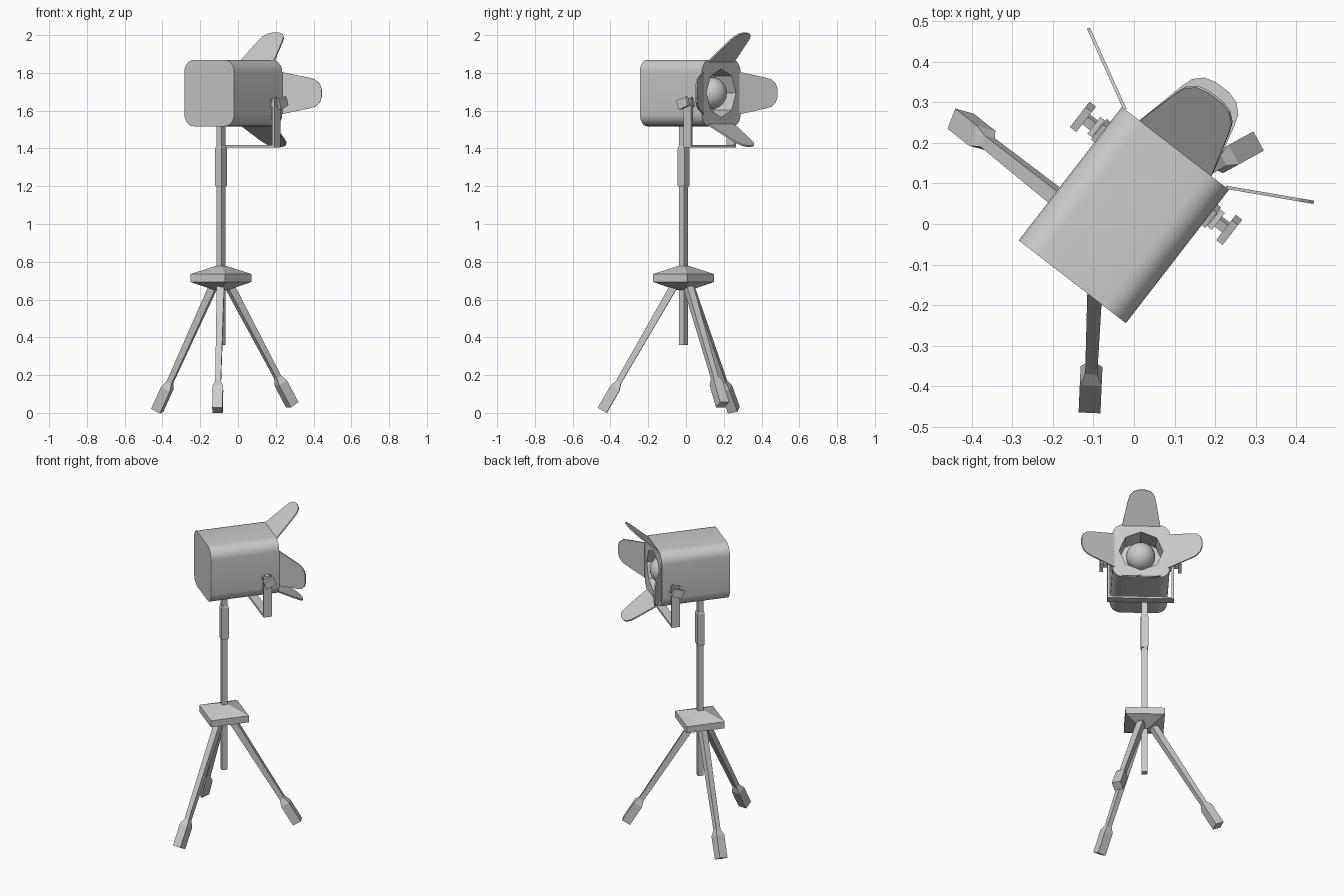
import bpy, bmesh, math
from mathutils import Matrix, Vector

if "Cube" in bpy.data.objects:
    bpy.data.objects.remove(bpy.data.objects["Cube"])

TURN = Matrix.Rotation(math.radians(-37.7), 4, 'Z')
HEAD = Matrix.Translation((-0.025, 0.022, 1.693)) @ TURN    # local y = beam direction
STAND = Matrix.Translation((-0.09, -0.013, 0)) @ TURN
FRONT = 0.208


def finish(name, bm, matrix, smooth=False):
    bmesh.ops.transform(bm, matrix=matrix, verts=bm.verts)
    bmesh.ops.recalc_face_normals(bm, faces=bm.faces)
    me = bpy.data.meshes.new(name)
    bm.to_mesh(me)
    bm.free()
    ob = bpy.data.objects.new(name, me)
    bpy.context.collection.objects.link(ob)
    if smooth:
        bpy.ops.object.select_all(action='DESELECT')
        ob.select_set(True)
        bpy.context.view_layer.objects.active = ob
        bpy.ops.object.shade_smooth_by_angle(angle=math.radians(35))
    return ob


def loft(name, rings, matrix, smooth=False):
    """Skin a list of equal-length point rings and cap both ends."""
    bm = bmesh.new()
    rows = [[bm.verts.new(p) for p in ring] for ring in rings]
    n = len(rows[0])
    for a, b in zip(rows, rows[1:]):
        for i in range(n):
            bm.faces.new((a[i], a[(i + 1) % n], b[(i + 1) % n], b[i]))
    bm.faces.new(rows[0])
    bm.faces.new(rows[-1])
    return finish(name, bm, matrix, smooth)


def square_stack(name, levels, matrix):
    return loft(name, [[(-h, -h, z), (h, -h, z), (h, h, z), (-h, h, z)] for z, h in levels], matrix)


def box(name, size, matrix):
    bm = bmesh.new()
    bmesh.ops.create_cube(bm, size=1)
    bmesh.ops.scale(bm, vec=size, verts=bm.verts)
    return finish(name, bm, matrix)


def at(x, y, z):
    return HEAD @ Matrix.Translation((x, y, z))


# Stand: pole, collar and hub plate
square_stack("pole", [(0.36, 0.017), (1.53, 0.017)], STAND)
square_stack("collar", [(1.195, 0.018), (1.205, 0.022), (1.4, 0.022), (1.412, 0.018)], STAND)
square_stack("hub_plate", [(0.65, 0.025), (0.693, 0.115), (0.735, 0.115), (0.778, 0.02)], STAND)

# Tripod legs with thick feet
hub = Vector((-0.09, -0.013, 0))
for name, angle, z, roll in (("left_leg", 141.7, 0.014, 20), ("front_leg", 267.5, 0.014, 0),
                             ("right_leg", 28.7, 0.043, 0)):
    out = Vector((math.cos(math.radians(angle)), math.sin(math.radians(angle)), 0))
    foot = hub + out * 0.43 + Vector((0, 0, z))
    top = hub + out * 0.04 + Vector((0, 0, 0.69))
    axis = (top - foot).normalized()
    side = Vector((0, 0, 1)).cross(out)
    m = Matrix((side, axis.cross(side), axis)).transposed().to_4x4()
    m = Matrix.Translation(foot) @ m @ Matrix.Rotation(math.radians(roll), 4, 'Z')
    square_stack(name, [(0, 0.027), (0.135, 0.027), (0.17, 0.015), ((top - foot).length, 0.02)], m)

# Lamp housing: rounded box with an octagonal opening
W, H, R = 0.167, 0.176, 0.065
outline = []
for k, (sx, sz) in enumerate(((1, 1), (-1, 1), (-1, -1), (1, -1))):
    for i in range(7):
        a = math.radians(90 * k + 15 * i)
        outline.append((sx * (W - R) + R * math.cos(a), sz * (H - R) + R * math.sin(a)))
housing = loft("lamp_housing", [[(x, y, z) for x, z in outline] for y in (-FRONT, FRONT)], HEAD, True)
octagon = [(0.128 * math.sin(i * math.pi / 4), 0.128 * math.cos(i * math.pi / 4)) for i in range(8)]
cutter = loft("opening_cutter", [[(x, y, z) for x, z in octagon] for y in (0.09, 0.3)], HEAD)
cutter.hide_render = True
cutter.hide_viewport = True
cut = housing.modifiers.new("opening", 'BOOLEAN')
cut.operation = 'DIFFERENCE'
cut.object = cutter
cut.solver = 'EXACT'

# Bulb
bm = bmesh.new()
bmesh.ops.create_uvsphere(bm, u_segments=24, v_segments=12, radius=0.085)
finish("bulb", bm, at(0, 0.14, 0), True)

# Barn-door flaps: tapered tongue, hinged on each side of the front
half = [(0.112, 0), (0.082, 0.15), (0.072, 0.185), (0.05, 0.21), (0.02, 0.22)]
tongue = half + [(-x, y) for x, y in reversed(half)]
for name, spin, reach, swing in (("top_flap", 0, 0.168, 43), ("right_flap", 90, 0.157, 62),
                                 ("bottom_flap", 180, 0.168, 31), ("left_flap", 270, 0.157, 62)):
    m = HEAD @ Matrix.Rotation(math.radians(spin), 4, 'Y') @ Matrix.Translation((0, FRONT, reach))
    m = m @ Matrix.Rotation(math.radians(swing), 4, 'X')
    loft(name, [[(x, y, z) for x, y in tongue] for z in (-0.004, 0.004)], m)

# Yoke bracket and clamp knobs
Y = 0.13
box("yoke_bar", (0.388, 0.052, 0.012), at(0, Y, -0.281))
for s, label in ((-1, "left"), (1, "right")):
    box(label + "_yoke_arm", (0.014, 0.052, 0.26), at(s * 0.187, Y, -0.155))
    tilt = Matrix.Rotation(math.radians(20), 4, 'X')
    box(label + "_washer", (0.012, 0.05, 0.05), at(s * 0.172, Y, -0.053) @ tilt)
    box(label + "_knob_shaft", (0.06, 0.024, 0.024), at(s * 0.2, Y, -0.053) @ tilt)
    box(label + "_knob", (0.02, 0.066, 0.05), at(s * 0.228, Y, -0.053) @ tilt)
